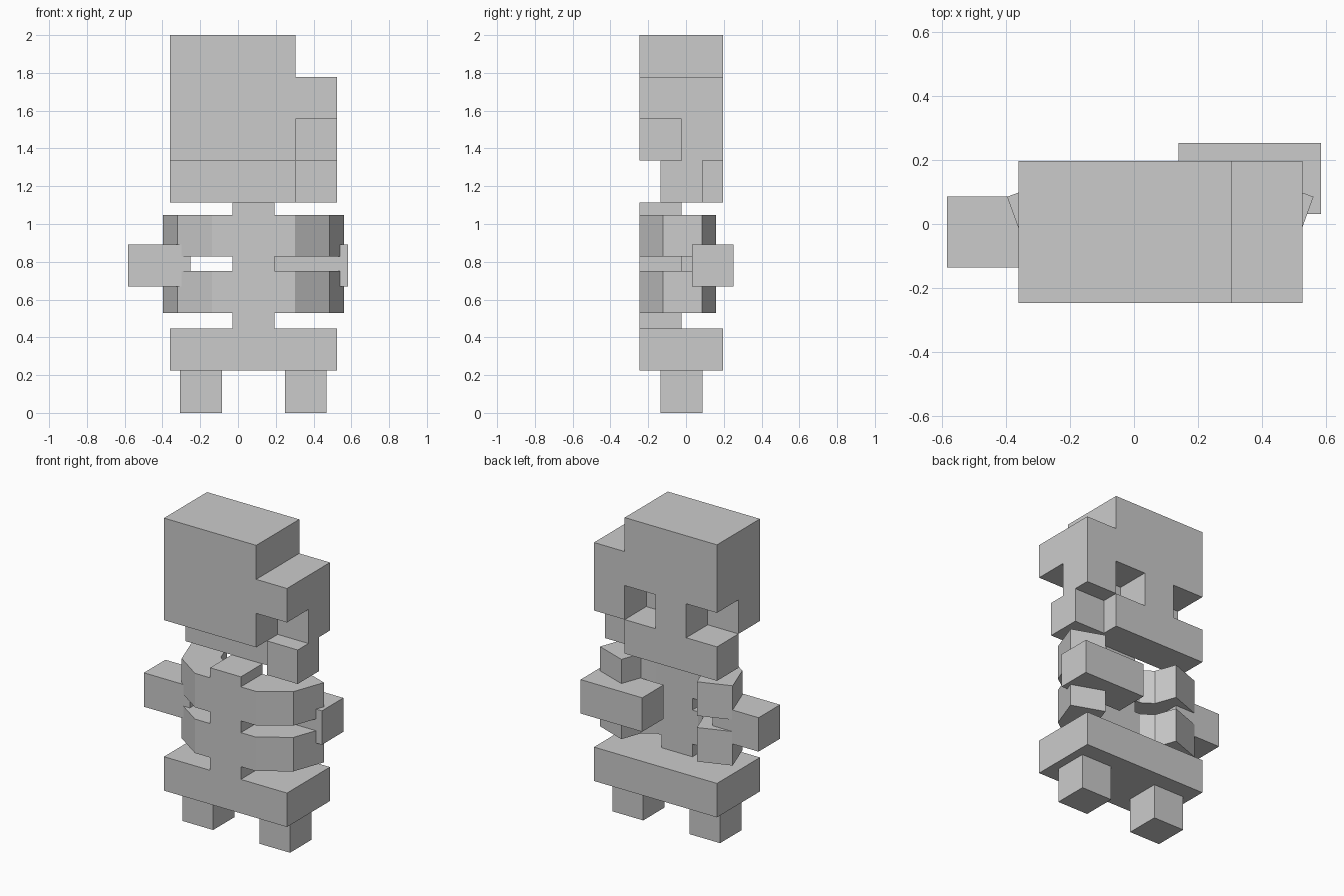
import bpy, bmesh
from mathutils import Vector

if "Cube" in bpy.data.objects:
    bpy.data.objects.remove(bpy.data.objects["Cube"])

U = 0.2215                      # block size
X0, Y0 = -0.361, -0.246         # left and front of the body
CX = X0 + 2 * U                 # body centre line

stone = bpy.data.materials.new("stone_grey")
stone.diffuse_color = (0.6, 0.6, 0.6, 1)
stone.use_nodes = True
stone.node_tree.nodes["Principled BSDF"].inputs["Base Color"].default_value = stone.diffuse_color


def finish(name, bm):
    """Turn a bmesh into a flat-shaded grey object."""
    bmesh.ops.recalc_face_normals(bm, faces=bm.faces[:])
    mesh = bpy.data.meshes.new(name)
    bm.to_mesh(mesh)
    bm.free()
    mesh.materials.append(stone)
    obj = bpy.data.objects.new(name, mesh)
    bpy.context.collection.objects.link(obj)
    return obj


def prism(name, outline, z0, z1):
    """Extrude a plan outline between two heights."""
    bm = bmesh.new()
    face = bm.faces.new([bm.verts.new((x, y, z0)) for x, y in outline])
    new = bmesh.ops.extrude_face_region(bm, geom=[face])["geom"]
    bmesh.ops.translate(bm, vec=(0, 0, z1 - z0),
                        verts=[v for v in new if isinstance(v, bmesh.types.BMVert)])
    return finish(name, bm)


def box(name, x, y, z):
    return prism(name, [(x[0], y[0]), (x[1], y[0]), (x[1], y[1]), (x[0], y[1])], *z)


def blocks(name, cells, origin):
    """Join unit cells into one shell, keeping only the outside faces."""
    bm = bmesh.new()
    for cell in cells:
        for axis in range(3):
            for side in (0, 1):
                nxt = list(cell)
                nxt[axis] += 2 * side - 1
                if tuple(nxt) in cells:
                    continue
                corners = []
                for a, b in ((0, 0), (1, 0), (1, 1), (0, 1)):
                    p = list(cell)
                    p[axis] += side
                    p[(axis + 1) % 3] += a
                    p[(axis + 2) % 3] += b
                    corners.append(bm.verts.new(Vector(p) * U + Vector(origin)))
                bm.faces.new(corners if side else corners[::-1])
    bmesh.ops.remove_doubles(bm, verts=bm.verts[:], dist=1e-4)
    bmesh.ops.dissolve_limit(bm, angle_limit=0.01, verts=bm.verts[:], edges=bm.edges[:])
    return finish(name, bm)


# Skull: block grid with broken corner, eye sockets and recessed jaw
missing = {(3, 0, 3), (3, 1, 3),                # broken top corner
           (3, 0, 1), (0, 1, 1), (2, 1, 1),     # notches and sockets
           (3, 0, 0), (3, 1, 0),                # jaw is one block short
           (0, 0, 0), (1, 0, 0), (2, 0, 0)}     # jaw is set back
cells = {(i, j, k) for i in range(4) for j in range(2) for k in range(4)} - missing
blocks("skull", cells, (X0, Y0, 2 - 4 * U))

# Loose jaw block at the broken side
box("jaw_block", (X0 + 3 * U, X0 + 4 * U), (Y0 + U / 2, Y0 + 1.5 * U),
    (2 - 4 * U, 2 - 3 * U))

# Spine with two curved ribs joined on
spine = box("spine", (CX - U / 2, CX + U / 2), (Y0, Y0 + U), (0.446, 2 - 4 * U))
half = [(0.22, Y0), (0.403, -0.121), (0.478, 0.085),
        (0.272, 0.16), (0.223, 0.025), (0.15, Y0 + U)]
rib_outline = ([(CX + x, y) for x, y in half] +
               [(CX - x, y) for x, y in reversed(half)])
for label, z in (("lower_rib", 0.529), ("upper_rib", 0.827)):
    rib = prism(label, rib_outline, z, z + U)
    rib.hide_render = True
    rib.hide_viewport = True
    mod = spine.modifiers.new(label, "BOOLEAN")
    mod.operation = "UNION"
    mod.solver = "EXACT"
    mod.object = rib
bpy.context.view_layer.update()
joined = bpy.data.meshes.new_from_object(
    spine.evaluated_get(bpy.context.evaluated_depsgraph_get()))
spine.modifiers.clear()
spine.data = joined
spine.name = "spine_and_ribs"
for label in ("lower_rib", "upper_rib"):
    bpy.data.objects.remove(bpy.data.objects[label])

# Arms: a short stub, and a longer one set further back
box("left_arm", (-0.583, -0.252), (-0.136, 0.086), (0.67, 0.891))
box("right_arm", (0.139, 0.583), (0.031, 0.252), (0.67, 0.891))

# Pelvis and legs
box("pelvis", (X0, X0 + 4 * U), (Y0, Y0 + 2 * U), (0.225, 0.446))
for label, x in (("left_leg", -0.306), ("right_leg", 0.248)):
    box(label, (x, x + U), (Y0 + U / 2, Y0 + 1.5 * U), (0, 0.225))
